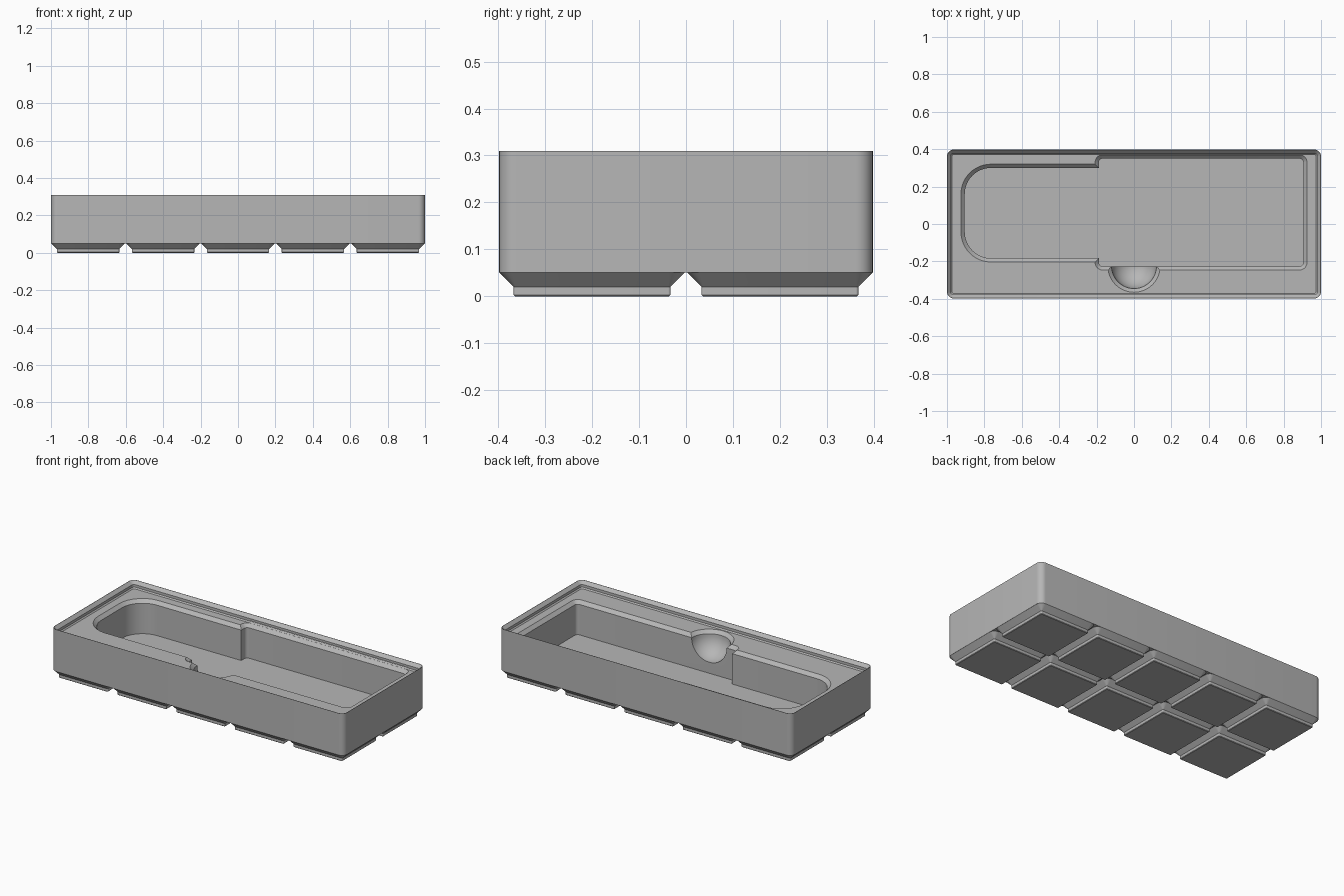
import bpy, bmesh, math

cube = bpy.data.objects.get("Cube")
if cube:
    bpy.data.objects.remove(cube, do_unlink=True)

grey = bpy.data.materials.new("light grey plastic")
grey.use_nodes = True
colour = (0.47, 0.47, 0.47, 1)
grey.diffuse_color = colour
grey.node_tree.nodes["Principled BSDF"].inputs["Base Color"].default_value = colour


def outline(hx, hy, r, n):
    """Rounded rectangle around the origin, n segments per corner."""
    pts = []
    for i, (sx, sy) in enumerate([(1, 1), (-1, 1), (-1, -1), (1, -1)]):
        for k in range(n + 1):
            a = math.pi / 2 * (i + k / n)
            pts.append((sx * (hx - r) + r * math.cos(a),
                        sy * (hy - r) + r * math.sin(a)))
    return pts


def loft(name, hx, hy, r, profile, centre=(0, 0), n=8):
    """Stack outlines shrunk by inset at each (inset, z) and cap both ends."""
    bm = bmesh.new()
    rings = []
    for inset, z in profile:
        pts = outline(hx - inset, hy - inset, max(r - inset, 0.002), n)
        rings.append([bm.verts.new((x + centre[0], y + centre[1], z)) for x, y in pts])
    for low, high in zip(rings, rings[1:]):
        for i in range(len(low)):
            j = (i + 1) % len(low)
            bm.faces.new((low[i], low[j], high[j], high[i]))
    bm.faces.new(rings[0][::-1])
    bm.faces.new(rings[-1])
    bmesh.ops.remove_doubles(bm, verts=bm.verts, dist=1e-5)
    bmesh.ops.recalc_face_normals(bm, faces=bm.faces)
    mesh = bpy.data.meshes.new(name)
    bm.to_mesh(mesh)
    bm.free()
    mesh.materials.append(grey)
    obj = bpy.data.objects.new(name, mesh)
    bpy.context.collection.objects.link(obj)
    return obj


def smooth(obj):
    bpy.ops.object.select_all(action="DESELECT")
    obj.select_set(True)
    bpy.context.view_layer.objects.active = obj
    bpy.ops.object.shade_smooth_by_angle(angle=math.radians(30))


# Body with a stepped stacking lip around the recessed deck
DECK, FLOOR, CHAMFER = 0.268, 0.06, 0.02
body = loft("bin_body", 1.0, 0.398, 0.036,
            [(0, 0.051), (0, 0.31), (0.002, 0.31), (0.02, 0.291),
             (0.02, 0.275), (0.027, DECK)])

# Pocket cutters with chamfered mouths
mouth = [(CHAMFER, DECK - CHAMFER), (-0.01, DECK + 0.01)]
pocket = [(CHAMFER, FLOOR)] + mouth
RADIUS = 0.14
bowl = [(RADIUS - 0.12 * math.sin(a), DECK - CHAMFER - 0.12 * math.cos(a))
        for a in [math.pi / 2 * k / 12 for k in range(1, 12)]]
cutters = [
    loft("handle_slot_cutter", 0.5125, 0.2615, 0.16, pocket, (-0.4125, 0.0585), 12),
    loft("main_pocket_cutter", 0.5665, 0.308, 0.04, pocket, (0.3585, 0.062)),
    loft("finger_bowl_cutter", RADIUS, RADIUS, RADIUS, bowl + mouth, (0, -0.225), 12),
]
for cutter in cutters:
    cutter.hide_render = True
    mod = body.modifiers.new(cutter.name, "BOOLEAN")
    mod.operation = "DIFFERENCE"
    mod.solver = "EXACT"
    mod.object = cutter

# Bake the cuts and drop the cutters
bpy.context.view_layer.update()
graph = bpy.context.evaluated_depsgraph_get()
cut_mesh = bpy.data.meshes.new_from_object(body.evaluated_get(graph))
body.modifiers.clear()
body.data = cut_mesh
for cutter in cutters:
    bpy.data.objects.remove(cutter, do_unlink=True)
smooth(body)

# Grid of tapered feet
PITCH = 0.4008
for row in range(2):
    for col in range(5):
        foot = loft(f"foot_{row + 1}_{col + 1}", 0.198, 0.198, 0.036,
                    [(0.034, 0), (0.031, 0.003), (0.031, 0.02), (0, 0.051)],
                    ((col - 2) * PITCH, (row - 0.5) * 0.4), 6)
        smooth(foot)
